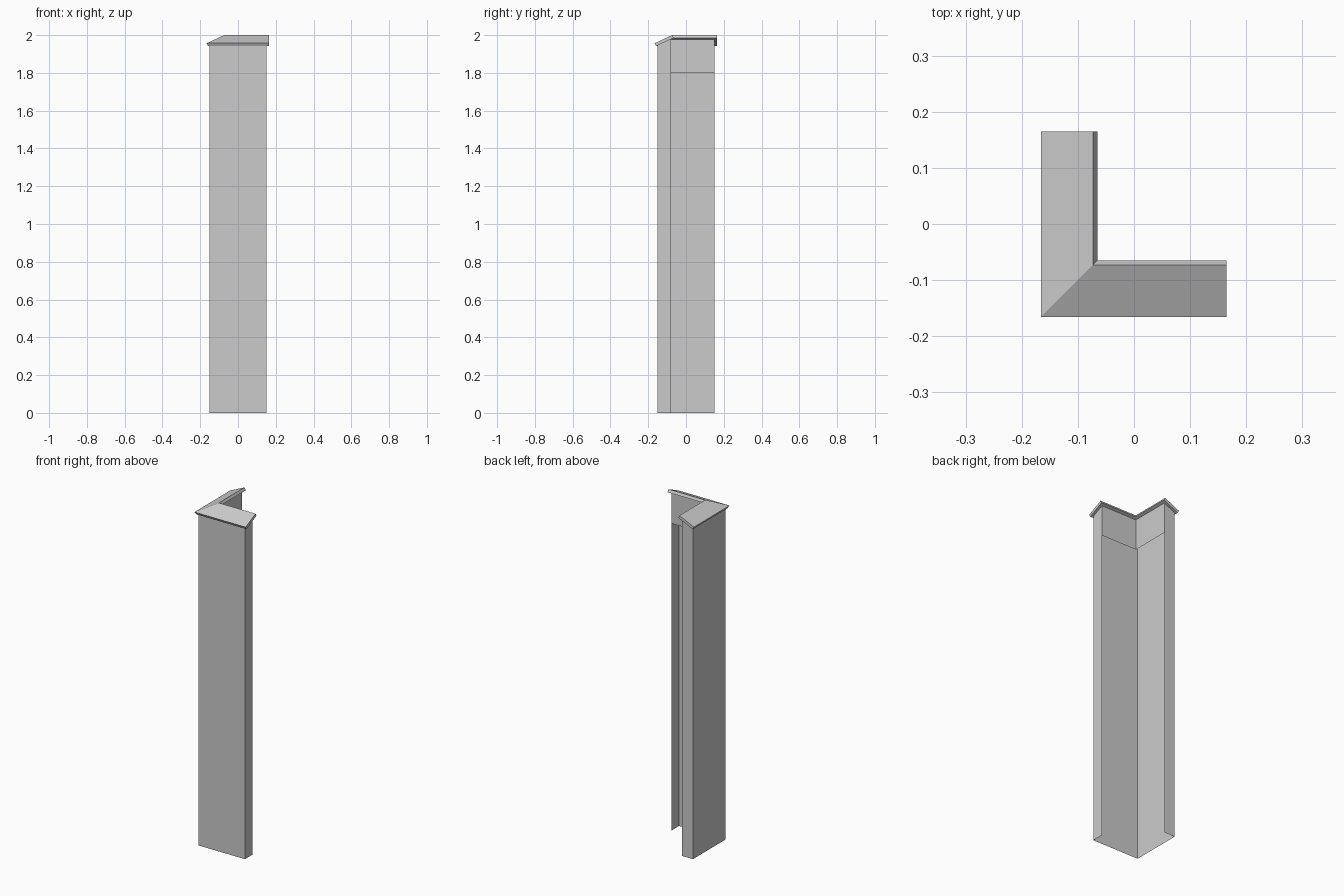
import bpy
import bmesh

cube = bpy.data.objects.get("Cube")
if cube:
    bpy.data.objects.remove(cube, do_unlink=True)

GREY = (0.6, 0.6, 0.6, 1)
plaster = bpy.data.materials.new("plain_grey")
plaster.use_nodes = True
plaster.diffuse_color = GREY
plaster.node_tree.nodes["Principled BSDF"].inputs["Base Color"].default_value = GREY

OUTER, INNER, END = -0.15, -0.08, 0.15
ROOF_END = 0.165
# Roof slab section: offset from the centre lines, height
ROOF = [(-0.166, 1.957), (-0.073, 2.0), (-0.065, 1.985), (-0.158, 1.942)]


def underside(offset):
    """Height of the roof underside at a given offset."""
    (x1, z1), (x0, z0) = ROOF[2], ROOF[3]
    return z0 + (offset - x0) * (z1 - z0) / (x1 - x0)


def corner_sweep(name, section, end, closed=False, capped=False):
    """Sweep a section round the mitred corner of the L plan."""
    bm = bmesh.new()
    rows = [[bm.verts.new(p) for p in ((end, o, z), (o, o, z), (o, end, z))]
            for o, z in section]
    pairs = list(zip(rows, rows[1:]))
    if closed:
        pairs.append((rows[-1], rows[0]))
    for a, b in pairs:
        for i in range(2):
            bm.faces.new((a[i], a[i + 1], b[i + 1], b[i]))
    if capped:
        bm.faces.new([r[0] for r in rows])
        bm.faces.new([r[2] for r in rows])
        bmesh.ops.recalc_face_normals(bm, faces=bm.faces)
    return finish(name, bm)


def finish(name, bm):
    mesh = bpy.data.meshes.new(name)
    bm.to_mesh(mesh)
    bm.free()
    mesh.materials.append(plaster)
    obj = bpy.data.objects.new(name, mesh)
    bpy.context.collection.objects.link(obj)
    return obj


def end_strip(name, swap):
    """Narrow return closing one end of the hollow wall."""
    bm = bmesh.new()
    pts = [(OUTER, 0), (INNER, 0), (INNER, underside(INNER)), (OUTER, underside(OUTER))]
    verts = [bm.verts.new((o, END, z) if swap else (END, o, z)) for o, z in pts]
    bm.faces.new(verts[::-1] if swap else verts)
    if swap:
        bmesh.ops.reverse_faces(bm, faces=bm.faces) if bm.faces[:][0].normal.y < 0 else None
    bm.normal_update()
    for f in bm.faces:
        if (f.normal.y if swap else f.normal.x) < 0:
            f.normal_flip()
    return finish(name, bm)


# Hollow shell: outer walls, end returns and the short inner band under the roof
corner_sweep("outer_walls", [(OUTER, underside(OUTER)), (OUTER, 0)], END)
corner_sweep("inner_top_band", [(INNER, 1.8), (INNER, underside(INNER))], END)
end_strip("front_wall_end", False)
end_strip("side_wall_end", True)

# Sloping mitred roof slab
corner_sweep("sloped_roof", ROOF, ROOF_END, closed=True, capped=True)
